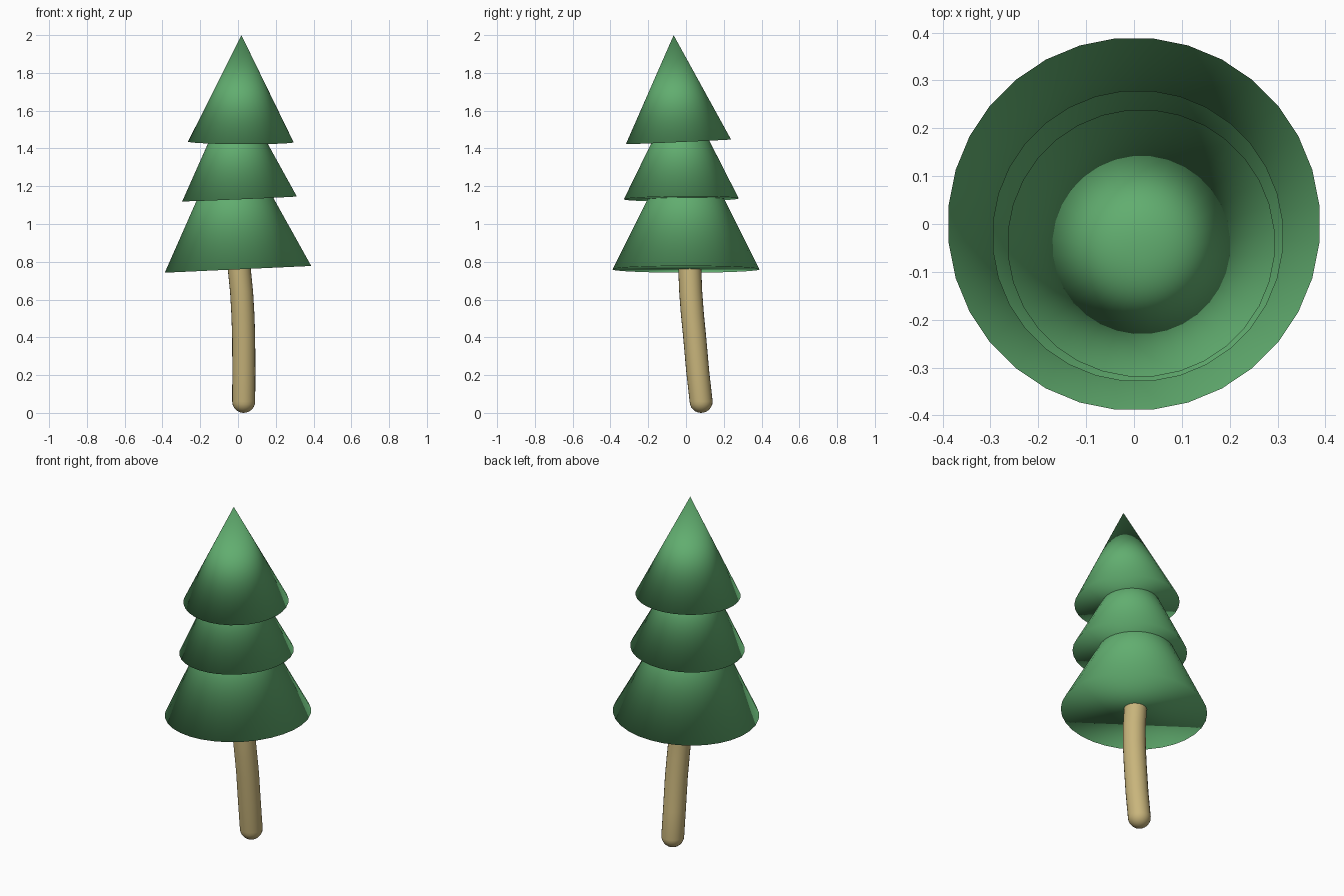
import bpy, bmesh, math
from mathutils import Vector, Matrix

if "Cube" in bpy.data.objects:
    bpy.data.objects.remove(bpy.data.objects["Cube"])


def material(name, color):
    m = bpy.data.materials.new(name)
    m.diffuse_color = (*color, 1)
    m.use_nodes = True
    m.node_tree.nodes["Principled BSDF"].inputs["Base Color"].default_value = m.diffuse_color
    return m


def finish(name, bm, mat):
    bmesh.ops.recalc_face_normals(bm, faces=bm.faces[:])
    for f in bm.faces:
        f.smooth = True
    me = bpy.data.meshes.new(name)
    bm.to_mesh(me)
    bm.free()
    me.materials.append(mat)
    ob = bpy.data.objects.new(name, me)
    bpy.context.collection.objects.link(ob)
    return ob


green = material("foliage", (0.12, 0.42, 0.16))
wood = material("wood", (0.58, 0.46, 0.20))


def tier(name, center, radius, height, axis):
    """Closed smooth cone with its base at center, pointing along axis."""
    bm = bmesh.new()
    rot = Vector((0, 0, 1)).rotation_difference(Vector(axis)).to_matrix().to_4x4()
    mat = (Matrix.Translation(center) @ rot
           @ Matrix.Rotation(math.pi / 32, 4, 'Z')
           @ Matrix.Translation((0, 0, height / 2)))
    bmesh.ops.create_cone(bm, cap_ends=True, segments=32, radius1=radius,
                          radius2=0, depth=height, matrix=mat)
    bmesh.ops.remove_doubles(bm, verts=bm.verts[:], dist=1e-5)
    finish(name, bm, green)


# foliage tiers, each leaning slightly
tier("lower_foliage", (0, 0, 0.76), 0.39, 0.78, (-0.046, 0, 1))
tier("middle_foliage", (0.008, -0.025, 1.133), 0.305, 0.61, (-0.043, -0.008, 1))
tier("top_foliage", (0.015, -0.04, 1.435), 0.28, 0.565, (0.006, -0.045, 1))

# bent trunk with a rounded foot; its top is hidden in the foliage
R, SIDES = 0.061, 24
rings = []
for i in range(1, 7):
    a = math.pi / 2 * i / 6
    rings.append(((0.03, 0.08, R * (1 - math.cos(a))), R * math.sin(a)))
for p in [(0.031, 0.062, 0.22), (0.03, 0.046, 0.40), (0.026, 0.034, 0.52),
          (0.019, 0.025, 0.64), (0.007, 0.02, 0.76), (-0.003, 0.017, 0.90)]:
    rings.append((p, R))
bm = bmesh.new()
loops = []
for (x, y, z), r in rings:
    loops.append([bm.verts.new((x + r * math.cos(t), y + r * math.sin(t), z))
                  for t in (2 * math.pi * k / SIDES for k in range(SIDES))])
for lo, hi in zip(loops, loops[1:]):
    for k in range(SIDES):
        n = (k + 1) % SIDES
        bm.faces.new((lo[k], lo[n], hi[n], hi[k]))
foot = bm.verts.new((0.03, 0.08, 0))
for k in range(SIDES):
    bm.faces.new((foot, loops[0][(k + 1) % SIDES], loops[0][k]))
bm.faces.new(loops[-1])
finish("trunk", bm, wood)
